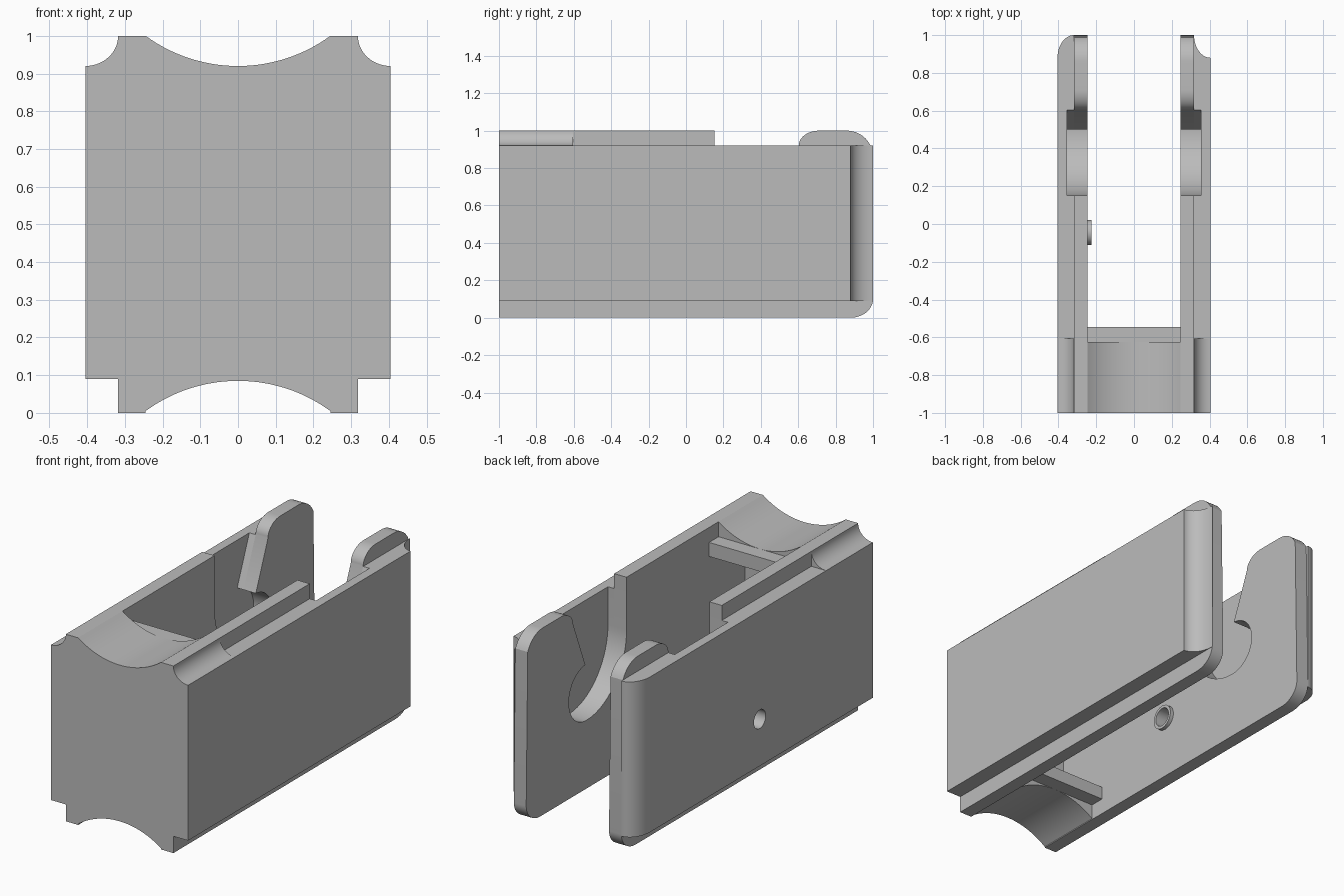
import bpy, bmesh, math
from mathutils import Vector

default = bpy.data.objects.get("Cube")
if default:
    bpy.data.objects.remove(default, do_unlink=True)

grey = bpy.data.materials.new("plain grey")
grey.use_nodes = True
COLOUR = (0.5, 0.5, 0.5, 1)
grey.diffuse_color = COLOUR
grey.node_tree.nodes["Principled BSDF"].inputs["Base Color"].default_value = COLOUR

# Main dimensions
INNER, RAIL, RECESS, OUTER = 0.245, 0.318, 0.355, 0.405
FLOOR, SHOULDER = 0.09, 0.92


def arc(cu, cv, ru, rv, start, end, steps=14):
    """Points along an elliptical arc, angles in degrees."""
    angles = [math.radians(start + (end - start) * i / steps) for i in range(steps + 1)]
    return [(cu + ru * math.cos(a), cv + rv * math.sin(a)) for a in angles]


def extrude(name, profile, axis, lo, hi):
    """Prism of a 2D profile along one axis."""
    place = {"x": lambda u, v, w: (w, u, v),
             "y": lambda u, v, w: (u, w, v),
             "z": lambda u, v, w: (u, v, w)}[axis]
    bm = bmesh.new()
    base = bm.faces.new([bm.verts.new(place(u, v, lo)) for u, v in profile])
    grown = bmesh.ops.extrude_face_region(bm, geom=[base])["geom"]
    shift = Vector(place(0, 0, hi - lo))
    bmesh.ops.translate(bm, vec=shift, verts=[g for g in grown if isinstance(g, bmesh.types.BMVert)])
    bmesh.ops.recalc_face_normals(bm, faces=bm.faces)
    mesh = bpy.data.meshes.new(name)
    bm.to_mesh(mesh)
    bm.free()
    mesh.materials.append(grey)
    ob = bpy.data.objects.new(name, mesh)
    bpy.context.collection.objects.link(ob)
    return ob


def activate(ob):
    bpy.ops.object.select_all(action="DESELECT")
    ob.select_set(True)
    bpy.context.view_layer.objects.active = ob


def cut(ob, cutter):
    """Subtract the cutter, then discard it."""
    mod = ob.modifiers.new("cut", "BOOLEAN")
    mod.operation, mod.solver, mod.object = "DIFFERENCE", "EXACT", cutter
    activate(ob)
    bpy.ops.object.modifier_apply(modifier=mod.name)
    bpy.data.objects.remove(cutter, do_unlink=True)


def box(u0, u1, v0, v1):
    return [(u0, v0), (u1, v0), (u1, v1), (u0, v1)]


parts = []

# Hooked slot, open at the top, with a round seat at the bottom
seat_y, seat_z, seat_r = 0.49, 0.515, 0.15
slot = ([(0.152, 1.1), (0.152, 0.72)]
        + arc(0.49, 0.72, 0.338, 0.355, 180, 270, 20)[1:]
        + arc(seat_y, seat_z, seat_r, seat_r, -90, 86, 24)[1:]
        + [(0.603, SHOULDER)]
        + arc(0.71, SHOULDER, 0.107, 0.08, 180, 90)[1:]
        + [(0.71, 1.1)])

# Slot continues into the side panel only up to its shoulder
panel_slot = slot[:-16] + [(0.603, SHOULDER), (0.63, 1.1)]

# Inner cheek outline with rounded rear corners
cheek = ([(-1, 0)] + arc(0.88, 0.1, 0.12, 0.1, -90, 0)
         + arc(0.86, 0.86, 0.14, 0.14, 25, 90) + [(-1, 1)])

for side, label in ((1, "left"), (-1, "right")):
    def span(a, b):
        return sorted((side * a, side * b))

    plate = extrude(label + "_cheek", cheek, "x", *span(INNER, RAIL))
    cut(plate, extrude("slot_cutter", slot, "x", *span(0.1, 0.38)))

    # Rear edge of the panel is hollow on the left and rounded on the right
    if side > 0:
        rear = arc(OUTER, 1, OUTER - RAIL, 0.12, 270, 180)
    else:
        rear = arc(RAIL, 0.88, OUTER - RAIL, 0.12, 0, 90)
    outline = [(side * x, y) for x, y in [(RAIL, -1), (OUTER, -1)] + rear]
    panel = extrude(label + "_panel", outline, "z", FLOOR, SHOULDER)
    cut(panel, extrude("recess_cutter", panel_slot, "x", *span(0.1, RECESS)))

    # Hollow fillet beside the front of the top rail
    fillet = [(RAIL, SHOULDER)] + arc(OUTER, 1, OUTER - RAIL, 0.08, 270, 180)
    parts.append(extrude(label + "_fillet", [(side * x, z) for x, z in fillet], "y", -1, -0.605))

    # Pin hole through the right side only
    if side < 0:
        for ob in (plate, panel):
            cut(ob, extrude("pin_cutter", arc(-0.045, 0.34, 0.05, 0.05, 0, 345, 23), "x", -0.5, -0.1))
    parts += [plate, panel]

# Bushing around the pin hole
bushing = extrude("pin_bushing", arc(-0.045, 0.34, 0.066, 0.066, 0, 345, 23), "x", -INNER, -0.225)
cut(bushing, extrude("bore_cutter", arc(-0.045, 0.34, 0.05, 0.05, 0, 345, 23), "x", -0.5, -0.1))
parts.append(bushing)

# Front wall and the two curved saddles behind it
radius = 0.415
half = math.degrees(math.asin(INNER / radius))
top_arc = arc(0, SHOULDER + radius, radius, radius, 270 - half, 270 + half, 28)
low_arc = arc(0, 0.085 - radius, radius, radius, 90 + half, 90 - half, 28)
shelf_low, shelf_high = 0.155, 0.845
parts += [
    extrude("front_wall", low_arc + top_arc[::-1], "y", -1, -0.85),
    extrude("top_saddle", [(-INNER, shelf_high)] + top_arc + [(INNER, shelf_high)], "y", -0.85, -0.625),
    extrude("bottom_saddle", [(-INNER, shelf_low)] + low_arc + [(INNER, shelf_low)], "y", -0.85, -0.625),
    extrude("top_lip", box(-INNER, INNER, shelf_high, SHOULDER), "y", -0.625, -0.545),
    extrude("bottom_lip", box(-INNER, INNER, 0.085, shelf_low), "y", -0.625, -0.545),
]

for ob in parts:
    activate(ob)
    bpy.ops.object.shade_smooth_by_angle(angle=math.radians(25))
